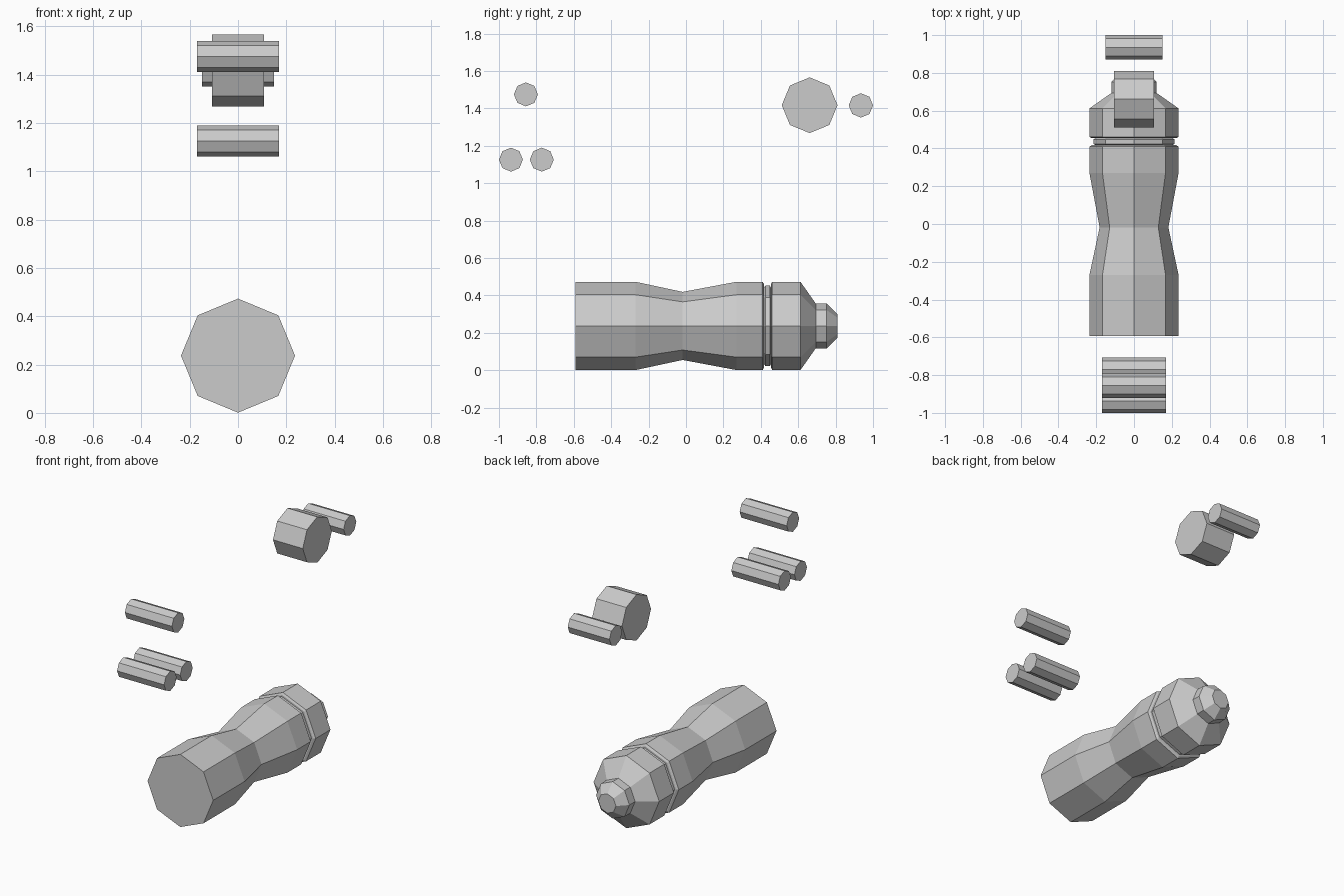
import bpy, bmesh, math
from mathutils import Matrix

if "Cube" in bpy.data.objects:
    bpy.data.objects.remove(bpy.data.objects["Cube"])

SIDES = 8


def lathe(name, profile, axis, centre):
    """Flat-faced octagonal solid from (position, radius) pairs along x or y."""
    bm = bmesh.new()
    rings = []
    for d, r in profile:
        ring = []
        for i in range(SIDES):
            a = math.tau * i / SIDES
            u, v = r * math.cos(a), r * math.sin(a)
            ring.append(bm.verts.new((u, d, v) if axis == 'y' else (d, u, v)))
        rings.append(ring)
    for lo, hi in zip(rings, rings[1:]):
        for i in range(SIDES):
            j = (i + 1) % SIDES
            bm.faces.new((lo[i], lo[j], hi[j], hi[i]))
    bm.faces.new(rings[0])
    bm.faces.new(rings[-1])
    bmesh.ops.recalc_face_normals(bm, faces=bm.faces)
    bm.transform(Matrix.Translation(centre))
    mesh = bpy.data.meshes.new(name)
    bm.to_mesh(mesh)
    bm.free()
    ob = bpy.data.objects.new(name, mesh)
    bpy.context.collection.objects.link(ob)
    return ob


# Bottle lying along y: waisted body, recessed collar, shoulder and spout
bottle_axis = (0, 0, 0.237)
R = 0.236
lathe("bottle_body", [(-0.592, R), (-0.27, R), (-0.018, 0.182), (0.27, R),
                      (0.41, R), (0.418, 0.222)], 'y', bottle_axis)
lathe("bottle_collar", [(0.418, 0.205), (0.424, 0.215), (0.448, 0.215),
                        (0.454, 0.205)], 'y', bottle_axis)
lathe("bottle_cap", [(0.454, 0.222), (0.461, R), (0.612, R), (0.697, 0.115)],
      'y', bottle_axis)
lathe("bottle_spout", [(0.694, 0.12), (0.752, 0.12), (0.809, 0.063)],
      'y', bottle_axis)

# Loose rollers lying along x: name, half length, radius, y, z
rollers = [
    ("upper_roller", 0.169, 0.064, -0.856, 1.475),
    ("lower_front_roller", 0.169, 0.064, -0.936, 1.126),
    ("lower_back_roller", 0.169, 0.064, -0.771, 1.126),
    ("thick_drum", 0.107, 0.149, 0.661, 1.417),
    ("drum_pin", 0.150, 0.065, 0.935, 1.416),
]
for name, half, r, y, z in rollers:
    lathe(name, [(-half, r), (half, r)], 'x', (0, y, z))
